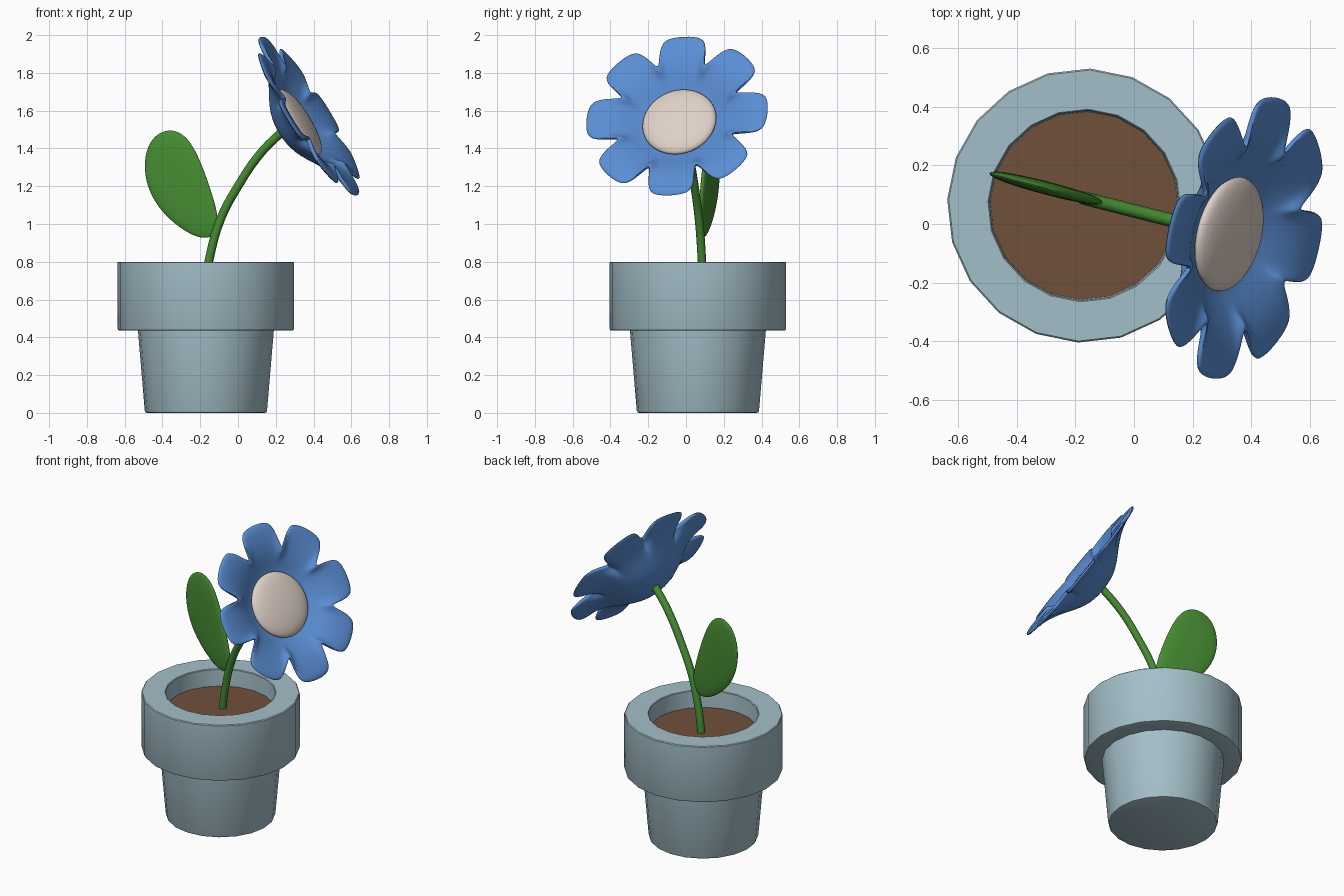
import bpy, bmesh, math
from mathutils import Vector, Matrix

if "Cube" in bpy.data.objects:
    bpy.data.objects.remove(bpy.data.objects["Cube"])


def mat(name, rgb):
    m = bpy.data.materials.new(name)
    m.diffuse_color = (*rgb, 1)
    m.use_nodes = True
    m.node_tree.nodes["Principled BSDF"].inputs["Base Color"].default_value = m.diffuse_color
    return m


POT = mat("pale blue clay", (0.37, 0.52, 0.58))
SOIL = mat("brown soil", (0.16, 0.08, 0.043))
GREEN = mat("leaf green", (0.061, 0.262, 0.032))
BLUE = mat("petal blue", (0.102, 0.27, 0.66))
CREAM = mat("cream", (0.73, 0.63, 0.565))


def make(name, verts, faces, material, angle=40, subsurf=0):
    me = bpy.data.meshes.new(name)
    me.from_pydata([tuple(v) for v in verts], [], faces)
    bm = bmesh.new()
    bm.from_mesh(me)
    bmesh.ops.recalc_face_normals(bm, faces=bm.faces)
    bm.to_mesh(me)
    bm.free()
    ob = bpy.data.objects.new(name, me)
    bpy.context.collection.objects.link(ob)
    me.materials.append(material)
    bpy.ops.object.select_all(action='DESELECT')
    bpy.context.view_layer.objects.active = ob
    ob.select_set(True)
    bpy.ops.object.shade_smooth_by_angle(angle=math.radians(angle))
    if subsurf:
        s = ob.modifiers.new("smooth", 'SUBSURF')
        s.levels = s.render_levels = subsurf
    return ob


def bridge(rings, start, end):
    """Rings of equal length, joined and closed by a point at both ends."""
    n = len(rings[0])
    verts = [start] + [p for r in rings for p in r] + [end]
    last = len(verts) - 1
    faces = []
    for k in range(n):
        j = (k + 1) % n
        faces.append((0, 1 + k, 1 + j))
        b = 1 + (len(rings) - 1) * n
        faces.append((last, b + j, b + k))
        for i in range(len(rings) - 1):
            a = 1 + i * n
            faces.append((a + k, a + n + k, a + n + j, a + j))
    return verts, faces


# pot and soil: 20-sided lathes
PX, PY = -0.17, 0.063


def ring(r, z, n=20):
    return [(PX + r * math.cos(math.tau * k / n - 0.044),
             PY + r * math.sin(math.tau * k / n - 0.044), z) for k in range(n)]


profile = [(0.312, 0), (0.32, 0.003), (0.324, 0.012), (0.36, 0.435), (0.455, 0.435),
           (0.464, 0.438), (0.468, 0.447), (0.468, 0.795), (0.463, 0.8),
           (0.329, 0.8), (0.325, 0.796), (0.32, 0.66)]
make("pot", *bridge([ring(r, z) for r, z in profile], (PX, PY, 0), (PX, PY, 0.66)), POT)
make("soil", *bridge([ring(0.323, 0.665), ring(0.323, 0.69)],
                     (PX, PY, 0.665), (PX, PY, 0.69)), SOIL)

# stem: bent tube
cu = bpy.data.curves.new("stem", 'CURVE')
cu.dimensions = '3D'
cu.bevel_depth = 0.023
cu.bevel_resolution = 3
cu.use_fill_caps = True
path = [(-0.175, 0.67), (-0.155, 0.8), (-0.09, 1.03), (0.0, 1.2), (0.12, 1.375), (0.25, 1.505)]
sp = cu.splines.new('BEZIER')
sp.bezier_points.add(len(path) - 1)
for bp, (x, z) in zip(sp.bezier_points, path):
    bp.co = (x, 0.045 - 0.255 * x, z)
    bp.handle_left_type = bp.handle_right_type = 'AUTO'
sp.resolution_u = 6
cu.materials.append(GREEN)
bpy.context.collection.objects.link(bpy.data.objects.new("stem", cu))

# leaf: lens-shaped body over an outline in the plane of the stem
outline = [(-0.16, 0.918), (-0.25, 0.94), (-0.375, 1.03), (-0.465, 1.15), (-0.502, 1.29),
           (-0.48, 1.42), (-0.42, 1.484), (-0.35, 1.502), (-0.28, 1.47), (-0.225, 1.39),
           (-0.175, 1.27), (-0.135, 1.15), (-0.107, 1.05), (-0.105, 0.96)]
cx, cz = -0.29, 1.22


def leaf_point(x, z, off):
    return Vector((x, 0.045 - 0.26 * x, z)) + off * Vector((0.252, 0.968, 0))


levels = [(0.5, -0.021), (0.85, -0.015), (0.98, -0.007), (1.015, 0), (0.98, 0.007),
          (0.85, 0.015), (0.5, 0.021)]
rings = [[leaf_point(cx + (x - cx) * s, cz + (z - cz) * s, o) for x, z in outline]
         for s, o in levels]
make("leaf", *bridge(rings, leaf_point(cx, cz, -0.023), leaf_point(cx, cz, 0.023)),
     GREEN, 80, 2)

# flower frame: tilted toward +x and up
C = Vector((0.325, -0.035, 1.54))
N = Vector((0.83, -0.21, 0.52)).normalized()
E1 = Vector((0, 0, 1)).cross(N).normalized()
E2 = N.cross(E1)


def flower_point(ang, r, h):
    return C + E1 * (r * math.cos(ang)) + E2 * (r * math.sin(ang)) + N * h


# petals: eight lobes, cupped round the centre, one closed body
half = [(0, 0.498), (6, 0.497), (11, 0.492), (14, 0.474), (16.3, 0.44),
        (18.5, 0.395), (20.5, 0.355), (22.5, 0.335)]
lobe = [(-a, r) for a, r in half[:0:-1]] + half[:-1]
edge = [(math.radians(a + 45 * k + 3), r) for k in range(8) for a, r in lobe]


def petal_ring(s, h):
    # s below 1 is a plain radius up to 0.28; beyond that it blends to the lobes
    pts = []
    for ang, rim in edge:
        r = s if s <= 0.28 else 0.28 + (rim - 0.28) * (s - 0.28) / 0.22
        pts.append(flower_point(ang, r, h))
    return pts


section = [(0.05, -0.114), (0.11, -0.104), (0.17, -0.078), (0.23, -0.04), (0.28, -0.008),
           (0.36, 0.03), (0.43, 0.045), (0.485, 0.05), (0.5, 0.06), (0.485, 0.071),
           (0.43, 0.069), (0.36, 0.058), (0.28, 0.028), (0.23, 0.0), (0.18, -0.025),
           (0.08, -0.035)]
make("petals", *bridge([petal_ring(s, h) for s, h in section],
                       flower_point(0, 0, -0.115), flower_point(0, 0, -0.035)),
     BLUE, 80, 1)

# flower centre: flattened dome
dome = []
for i in range(1, 14):
    t = math.pi * i / 14
    dome.append([flower_point(math.tau * k / 40, 0.2 * math.sin(t), -0.045 * math.cos(t))
                 for k in range(40)])
make("flower_centre", *bridge(dome, flower_point(0, 0, -0.045), flower_point(0, 0, 0.045)),
     CREAM, 80)
